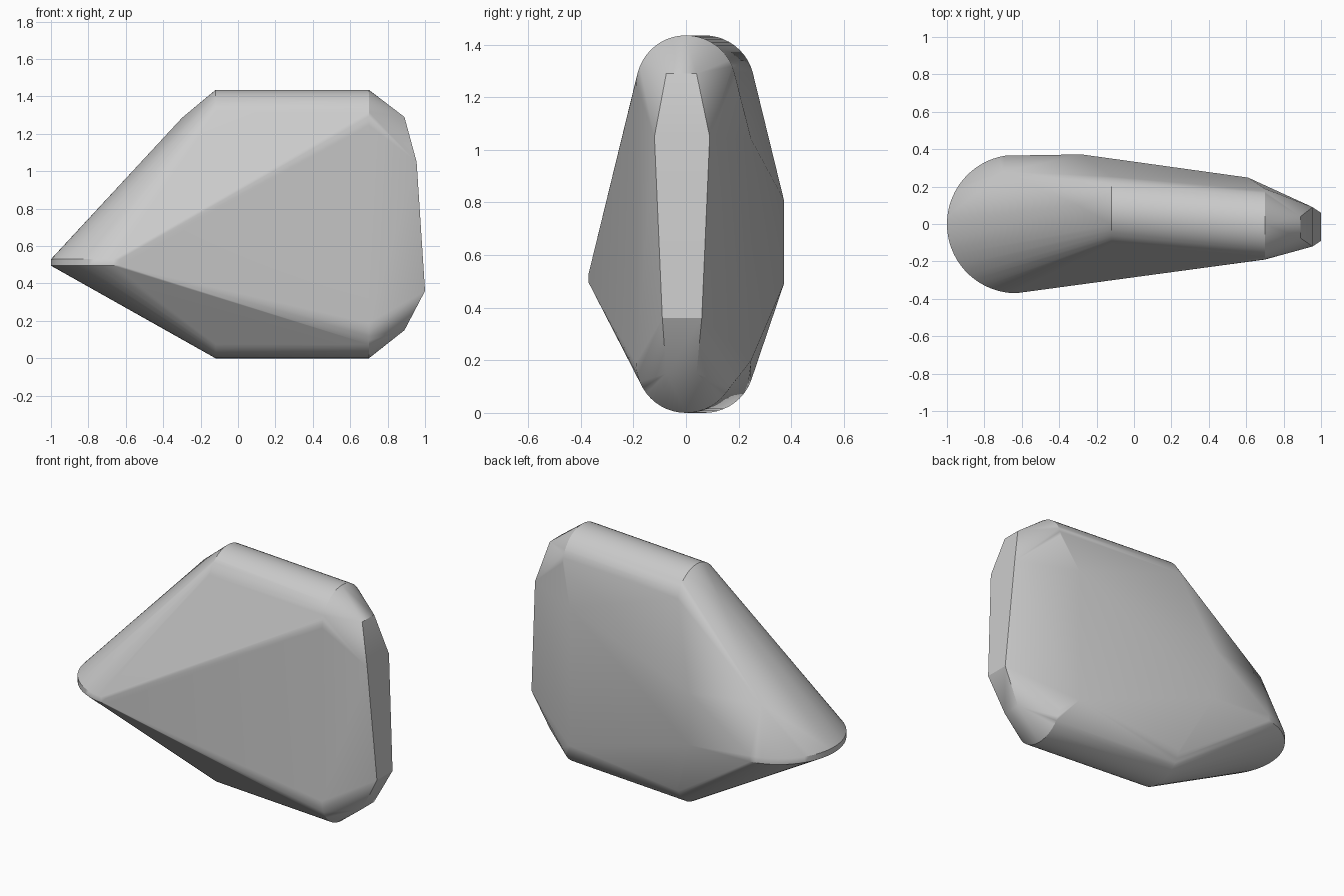
import bpy, bmesh
from math import sin, cos, pi

cube = bpy.data.objects.get("Cube")
if cube:
    bpy.data.objects.remove(cube, do_unlink=True)

stone = bpy.data.materials.new("stone grey")
stone.use_nodes = True
grey = (0.6, 0.6, 0.6, 1)
stone.diffuse_color = grey
stone.node_tree.nodes["Principled BSDF"].inputs["Base Color"].default_value = grey

bm = bmesh.new()


def arc(point, start, end, steps=24):
    """Add points along an arc; point(angle) gives each position."""
    for i in range(steps + 1):
        bm.verts.new(point(start + (end - start) * i / steps))


# Rounded top and bottom edges of the body, skewed backwards at the narrow end
R, H = 0.19, 1.435
for x, y in ((0.7, 0), (-0.12, 0.07)):
    arc(lambda a: (x, y + R * cos(a), H - R + R * sin(a)), 0, pi)
    arc(lambda a: (x, y + R * cos(a), R + R * sin(a)), pi, 2 * pi)

# Thin round nose
for z in (0.495, 0.53):
    arc(lambda a: (-0.63 + 0.37 * cos(a), 0.37 * sin(a), z), pi * 0.55, pi * 1.5, 32)

# Faceted end, as (x, z, lowest y, highest y)
for x, z, y0, y1 in ((0.89, 1.29, -0.075, 0.04), (0.955, 1.05, -0.12, 0.09),
                     (1.0, 0.36, -0.09, 0.06), (0.89, 0.15, -0.075, 0.04)):
    bm.verts.new((x, y0, z))
    bm.verts.new((x, y1, z))

# Bulging back and the ridge above the nose
for p in ((-0.28, 0.372, 0.81), (-0.28, 0.372, 0.49), (0.61, 0.248, 1.04),
          (0.61, 0.248, 0.2), (-0.7, 0.28, 0.82), (-0.3, 0.1, 1.285)):
    bm.verts.new(p)

# Wrap all of the sections in one convex skin
hull = bmesh.ops.convex_hull(bm, input=bm.verts)
loose = {g for g in hull["geom_interior"] + hull["geom_unused"]
         if isinstance(g, bmesh.types.BMVert) and not g.link_faces}
bmesh.ops.delete(bm, geom=list(loose), context="VERTS")
bmesh.ops.dissolve_limit(bm, angle_limit=0.01, verts=bm.verts, edges=bm.edges)
bmesh.ops.recalc_face_normals(bm, faces=bm.faces)

mesh = bpy.data.meshes.new("stone_body")
bm.to_mesh(mesh)
bm.free()
mesh.materials.append(stone)
body = bpy.data.objects.new("stone_body", mesh)
bpy.context.collection.objects.link(body)
bpy.context.view_layer.objects.active = body
body.select_set(True)
bpy.ops.object.shade_smooth_by_angle(angle=pi / 6)

# Keep the large facets flat and blend only the small ones
normals = body.modifiers.new("flat_facets", "WEIGHTED_NORMAL")
normals.keep_sharp = True
